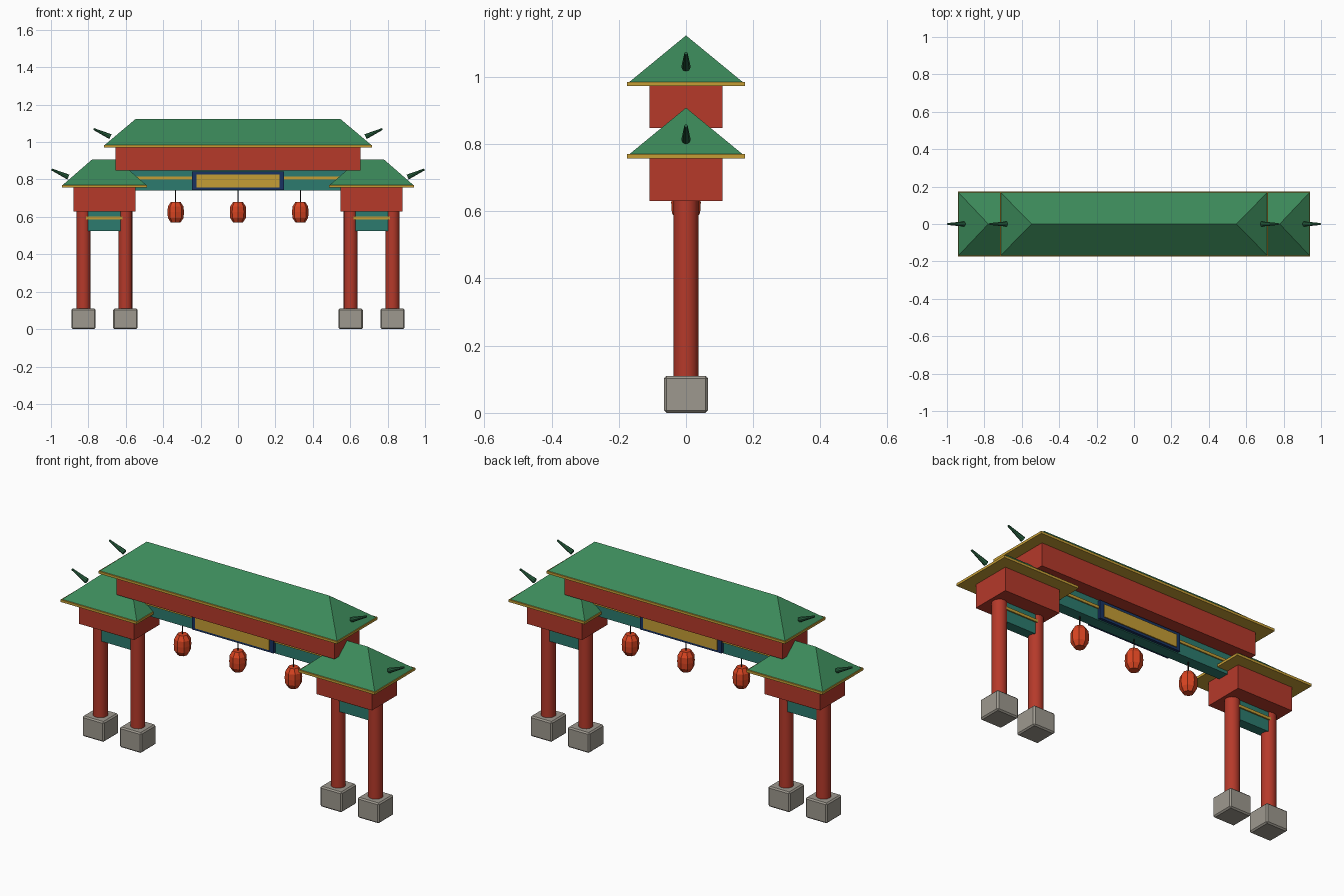
import bpy
import bmesh
import math
from mathutils import Vector

cube = bpy.data.objects.get("Cube")
if cube:
    bpy.data.objects.remove(cube, do_unlink=True)


def material(name, rgb):
    """Flat colour given as display values, stored as linear ones."""
    col = [(c / 255) ** 2.2 for c in rgb] + [1.0]
    m = bpy.data.materials.new(name)
    m.use_nodes = True
    m.diffuse_color = col
    m.node_tree.nodes["Principled BSDF"].inputs["Base Color"].default_value = col
    return m


RED = material("red paint", (180, 60, 46))
GREEN = material("green tile", (62, 136, 90))
DARK_GREEN = material("dark green", (44, 98, 66))
TEAL = material("teal paint", (48, 122, 110))
GOLD = material("gold trim", (196, 156, 56))
NAVY = material("navy frame", (30, 54, 98))
STONE = material("grey stone", (156, 151, 141))
ORANGE = material("lantern orange", (216, 70, 38))
BLACK = material("dark cord", (40, 36, 34))


def finish(bm, name, mat, smooth=False):
    bmesh.ops.recalc_face_normals(bm, faces=bm.faces[:])
    mesh = bpy.data.meshes.new(name)
    bm.to_mesh(mesh)
    bm.free()
    mesh.materials.append(mat)
    ob = bpy.data.objects.new(name, mesh)
    bpy.context.collection.objects.link(ob)
    if smooth:
        bpy.ops.object.select_all(action="DESELECT")
        ob.select_set(True)
        bpy.context.view_layer.objects.active = ob
        bpy.ops.object.shade_smooth_by_angle(angle=math.radians(40))
    return ob


def box(name, mat, x, half_x, half_y, z0, z1, bevel=0):
    bm = bmesh.new()
    bmesh.ops.create_cube(bm, size=2)
    for v in bm.verts:
        v.co = (x + v.co.x * half_x, v.co.y * half_y, z1 if v.co.z > 0 else z0)
    if bevel:
        bmesh.ops.bevel(bm, geom=bm.edges[:], offset=bevel, segments=1, affect="EDGES")
    return finish(bm, name, mat)


def rod(name, mat, start, end, r0, r1, sides, smooth=False):
    """Tapered cylinder between two points."""
    a, b = Vector(start), Vector(end)
    bm = bmesh.new()
    bmesh.ops.create_cone(bm, cap_ends=True, segments=sides, radius1=r0, radius2=r1,
                          depth=(b - a).length)
    turn = (b - a).to_track_quat("Z", "Y")
    for v in bm.verts:
        v.co = turn @ v.co + (a + b) / 2
    return finish(bm, name, mat, smooth)


def lantern(name, x):
    """Eight-sided barrel turned from a short profile."""
    profile = [(0.026, 0.57), (0.042, 0.595), (0.044, 0.625), (0.042, 0.655), (0.026, 0.68)]
    sides = 8
    bm = bmesh.new()
    rings = [[bm.verts.new((x + r * math.cos(math.tau * i / sides),
                            r * math.sin(math.tau * i / sides), z))
              for i in range(sides)] for r, z in profile]
    for low, high in zip(rings, rings[1:]):
        for i in range(sides):
            j = (i + 1) % sides
            bm.faces.new((low[i], low[j], high[j], high[i]))
    bm.faces.new(rings[0])
    bm.faces.new(rings[-1])
    finish(bm, name, ORANGE)


def hip_roof(name, x, half_x, ridge, z0, z1):
    """Gold eave plate under a hipped tile roof."""
    box(name + "_eave", GOLD, x, half_x + 0.004, 0.175, z0 - 0.013, z0)
    bm = bmesh.new()
    corners = [bm.verts.new((x + sx * half_x, sy * 0.168, z0))
               for sx, sy in ((-1, -1), (1, -1), (1, 1), (-1, 1))]
    left, right = (bm.verts.new((x + s * ridge, 0, z1)) for s in (-1, 1))
    a, b, c, d = corners
    for face in ((a, b, right, left), (b, c, right), (c, d, left, right),
                 (d, a, left), (d, c, b, a)):
        bm.faces.new(face)
    finish(bm, name, GREEN)


def finial(name, side, x, z):
    rod(name, DARK_GREEN, (side * x, 0, z), (side * (x + 0.09), 0, z + 0.041),
        0.014, 0.005, 8)


# Side towers
for side, label in ((1, "left"), (-1, "right")):
    mid = side * 0.714
    for x, place in ((0.602, "inner"), (0.826, "outer")):
        box(f"{label}_{place}_base", STONE, side * x, 0.065, 0.065, 0, 0.11, 0.007)
        rod(f"{label}_{place}_column", RED, (side * x, 0, 0.1), (side * x, 0, 0.64),
            0.037, 0.037, 16, True)
    box(f"{label}_tie_beam", TEAL, mid, 0.112, 0.027, 0.525, 0.64)
    box(f"{label}_tie_beam_stripe", GOLD, mid, 0.112, 0.034, 0.587, 0.602)
    box(f"{label}_tower_box", RED, mid, 0.166, 0.108, 0.63, 0.765)
    hip_roof(f"{label}_tower_roof", mid, 0.224, 0.065, 0.77, 0.908)
    finial(f"{label}_tower_finial", side, 0.907, 0.813)
    finial(f"{label}_main_finial", side, 0.682, 1.029)

# Main span
box("main_lintel", TEAL, 0, 0.6, 0.03, 0.74, 0.86)
box("main_lintel_stripe", GOLD, 0, 0.56, 0.036, 0.8, 0.815)
box("main_box", RED, 0, 0.655, 0.108, 0.848, 0.98)
hip_roof("main_roof", 0, 0.712, 0.548, 0.985, 1.123)

# Sign board, the same on both sides
box("sign_frame", NAVY, 0, 0.245, 0.045, 0.745, 0.842)
box("sign_panel", GOLD, 0, 0.222, 0.05, 0.758, 0.826)

# Hanging lanterns
for x, place in ((-0.333, "right"), (0, "middle"), (0.333, "left")):
    lantern(f"{place}_lantern", x)
    rod(f"{place}_lantern_cord", BLACK, (x, 0, 0.675), (x, 0, 0.745), 0.003, 0.003, 6)
